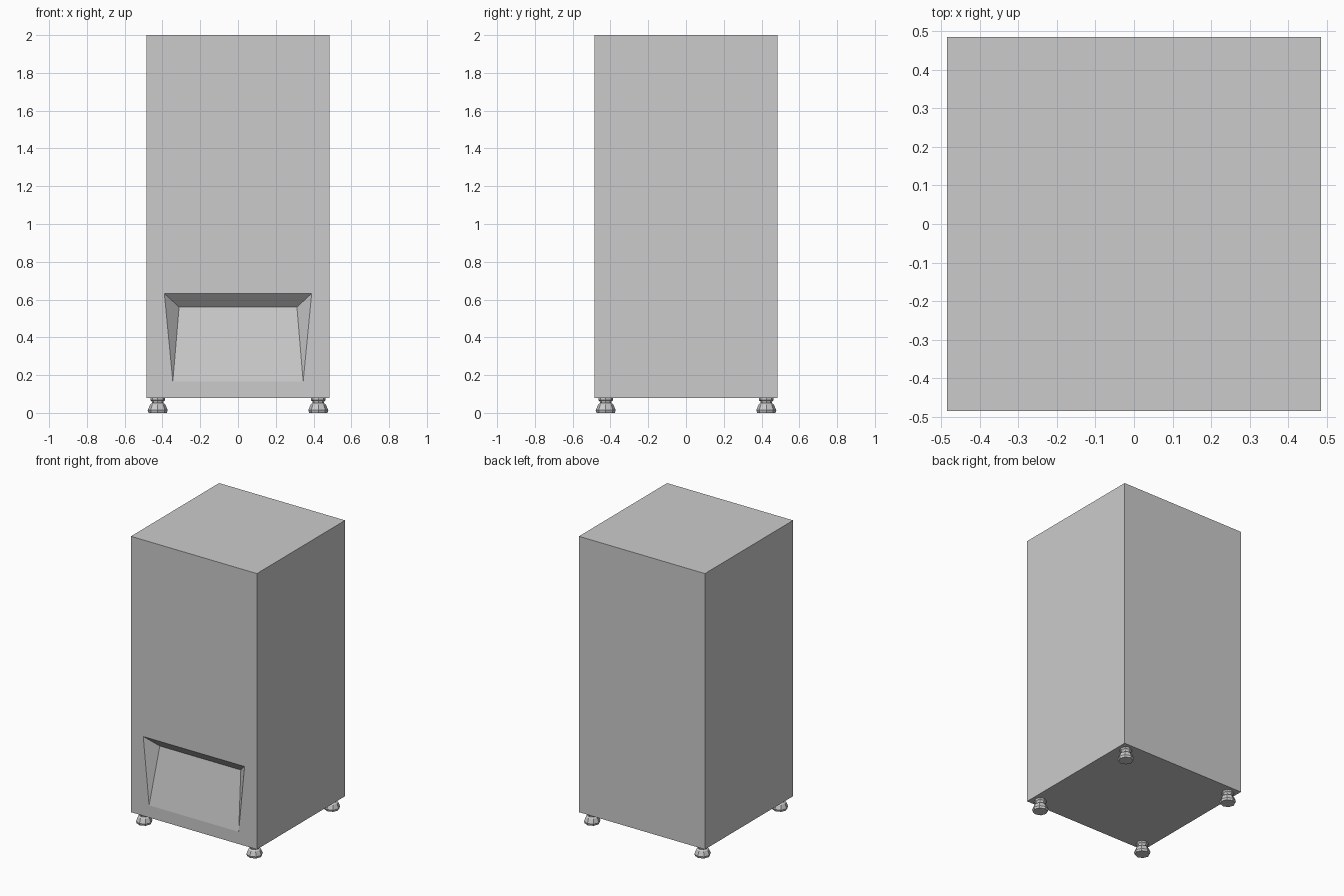
import bpy, bmesh, math

if "Cube" in bpy.data.objects:
    bpy.data.objects.remove(bpy.data.objects["Cube"])

H, Z0, Z1 = 0.485, 0.08, 2.0


def make_object(name, bm):
    bmesh.ops.recalc_face_normals(bm, faces=bm.faces)
    mesh = bpy.data.meshes.new(name)
    bm.to_mesh(mesh)
    bm.free()
    obj = bpy.data.objects.new(name, mesh)
    bpy.context.collection.objects.link(obj)
    return obj


# Cabinet with a sloped dispenser recess in the front
def build_cabinet():
    bm = bmesh.new()

    def ring(y, pts):
        return [bm.verts.new((x, y, z)) for x, z in pts]

    corners = [(-H, Z0), (H, Z0), (H, Z1), (-H, Z1)]
    front, back = ring(-H, corners), ring(H, corners)
    opening = ring(-H, [(-0.345, 0.165), (0.345, 0.165), (0.39, 0.632), (-0.39, 0.632)])
    deep = ring(-H + 0.07, [(0.312, 0.56), (-0.312, 0.56)])

    bm.faces.new(back)
    for i in range(4):
        j = (i + 1) % 4
        bm.faces.new((front[i], front[j], back[j], back[i]))
        bm.faces.new((front[i], front[j], opening[j], opening[i]))

    # Recess: sloped panel, top wall and two side walls
    bl, br, tr, tl = opening
    dr, dl = deep
    bm.faces.new((bl, br, dr, dl))
    bm.faces.new((tl, tr, dr, dl))
    bm.faces.new((bl, dl, tl))
    bm.faces.new((br, tr, dr))
    return make_object("cabinet", bm)


# Levelling foot: eight-sided turned profile
def build_foot(name, x, y, sides=8):
    profile = [(0.048, 0.0), (0.053, 0.014), (0.040, 0.045),
               (0.029, 0.052), (0.032, 0.062), (0.039, 0.068), (0.039, Z0)]
    bm = bmesh.new()
    rings = []
    for r, z in profile:
        rings.append([bm.verts.new((r * math.cos(2 * math.pi * k / sides),
                                    r * math.sin(2 * math.pi * k / sides), z))
                      for k in range(sides)])
    for a, b in zip(rings, rings[1:]):
        for k in range(sides):
            n = (k + 1) % sides
            bm.faces.new((a[k], a[n], b[n], b[k]))
    bm.faces.new(rings[0])
    bm.faces.new(rings[-1])
    foot = make_object(name, bm)
    foot.location = (x, y, 0)
    return foot


build_cabinet()
for sx, side in ((-1, "left"), (1, "right")):
    for sy, end in ((-1, "front"), (1, "back")):
        build_foot(f"{end}_{side}_foot", sx * 0.425, sy * 0.425)
